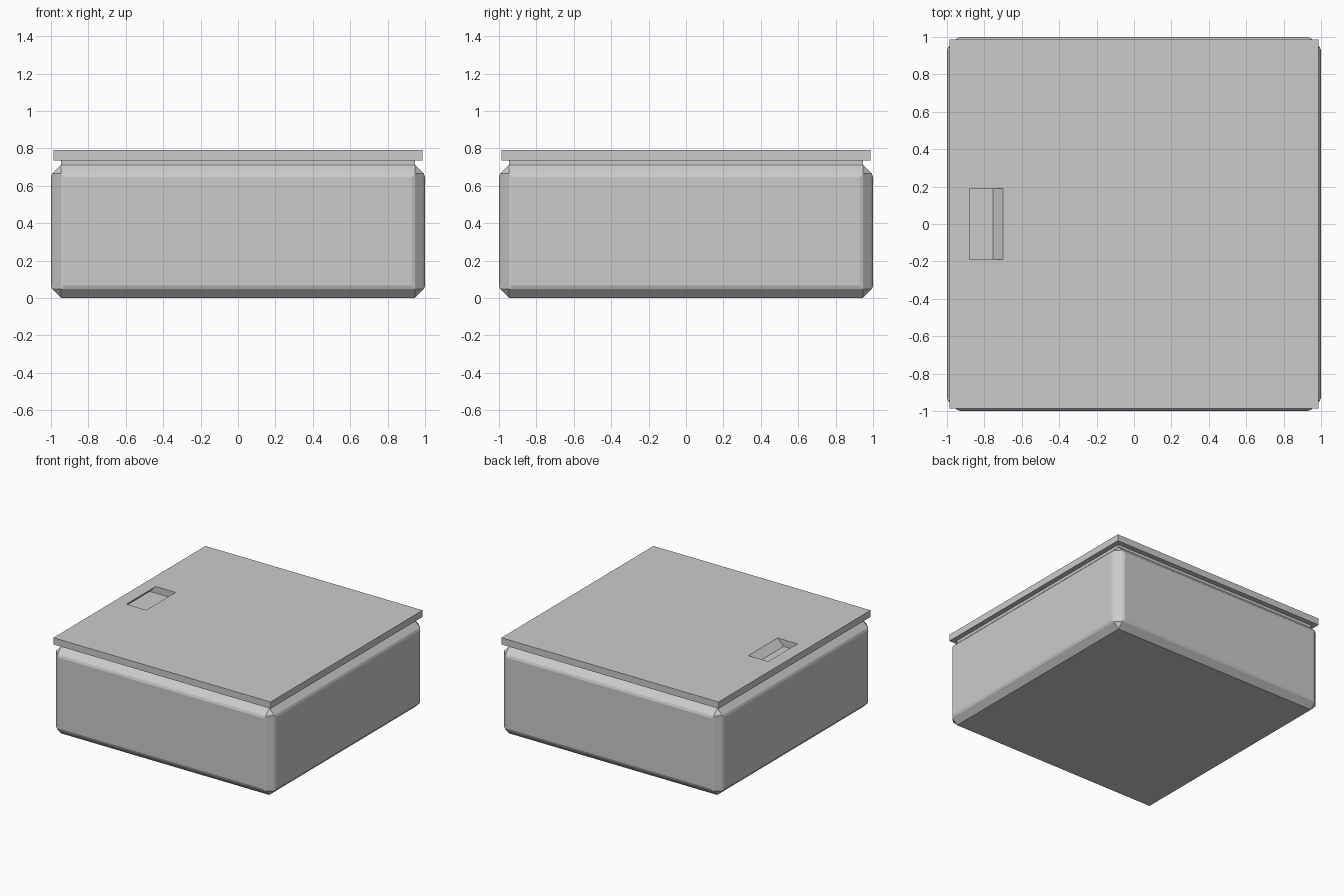
import bpy, bmesh
from mathutils import Vector

if "Cube" in bpy.data.objects:
    bpy.data.objects.remove(bpy.data.objects["Cube"])


def add_object(name, bm):
    bmesh.ops.recalc_face_normals(bm, faces=bm.faces[:])
    mesh = bpy.data.meshes.new(name)
    bm.to_mesh(mesh)
    bm.free()
    obj = bpy.data.objects.new(name, mesh)
    bpy.context.collection.objects.link(obj)
    return obj


def box(half, z0, z1):
    bm = bmesh.new()
    bmesh.ops.create_cube(bm, size=1)
    for v in bm.verts:
        v.co = Vector((v.co.x * 2 * half, v.co.y * 2 * half, z0 if v.co.z < 0 else z1))
    return bm


# Body: chamfered box with raised side panels and a neck under the lid
bm = box(0.993, 0, 0.712)
bmesh.ops.bevel(bm, geom=bm.edges[:], offset=0.047, segments=1, affect='EDGES')
bm.normal_update()
sides = [f for f in bm.faces if max(abs(f.normal.x), abs(f.normal.y)) > 0.99]
bmesh.ops.inset_individual(bm, faces=sides, thickness=0.026, depth=0.007)
bm.normal_update()
top = [f for f in bm.faces if f.normal.z > 0.99]
neck = bmesh.ops.extrude_face_region(bm, geom=top)
bmesh.ops.translate(bm, vec=(0, 0, 0.023),
                    verts=[g for g in neck['geom'] if isinstance(g, bmesh.types.BMVert)])
bmesh.ops.delete(bm, geom=top, context='FACES')
add_object("body", bm)

# Lid slab
lid = add_object("lid", box(0.987, 0.735, 0.79))

# Slanted finger slot cut through the lid; the neck forms its floor
bm = box(0.5, 0.715, 0.81)
for v in bm.verts:
    lean = v.co.z - 0.79
    v.co.x = (-0.88 if v.co.x < 0 else -0.70) + lean
    v.co.y *= 0.38
slot = add_object("slot_cutter", bm)
slot.hide_render = True
slot.hide_viewport = True

cut = lid.modifiers.new("finger_slot", 'BOOLEAN')
cut.operation = 'DIFFERENCE'
cut.solver = 'EXACT'
cut.object = slot
bpy.context.view_layer.objects.active = lid
bpy.ops.object.modifier_apply(modifier=cut.name)
bpy.data.objects.remove(slot)
